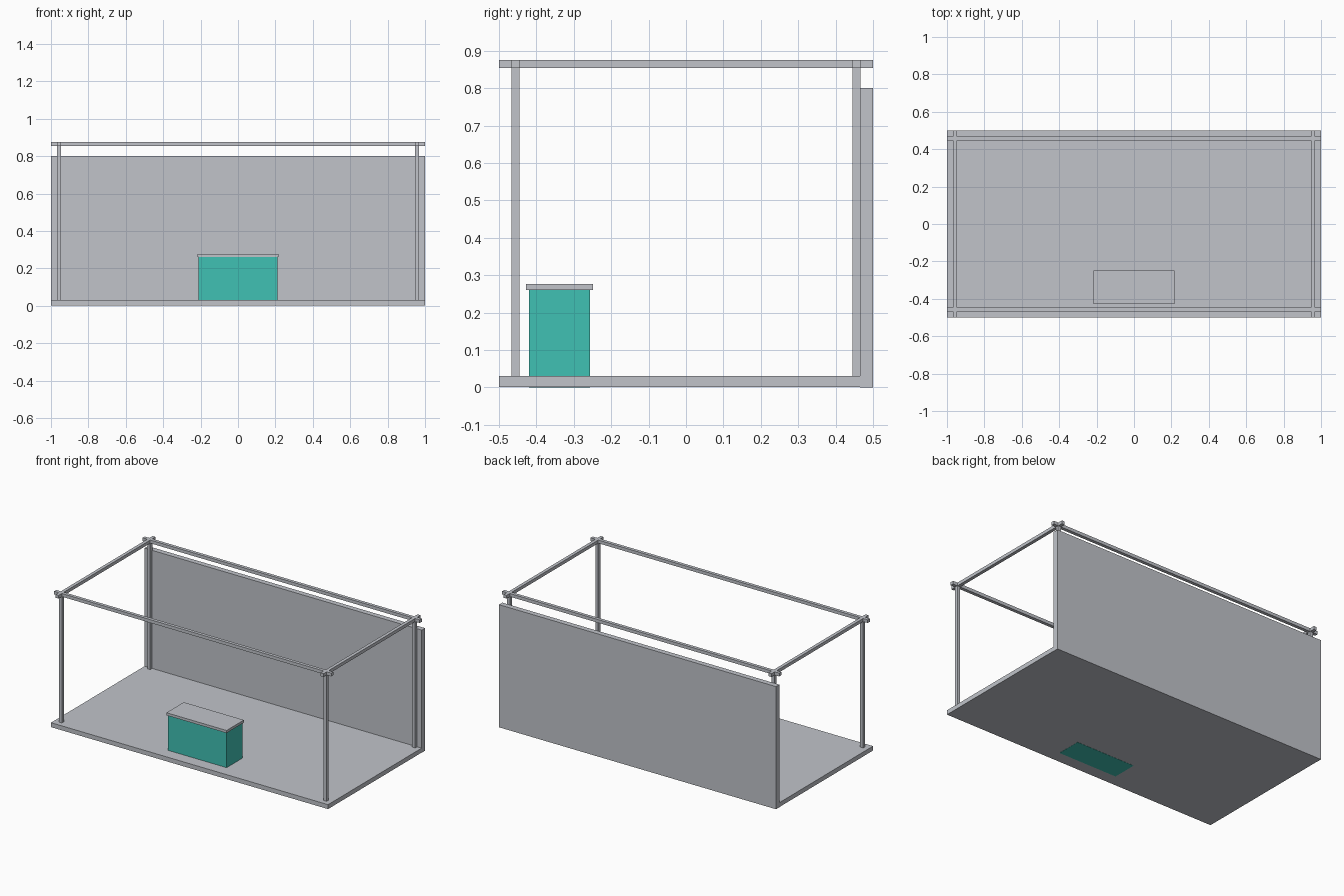
import bpy

if "Cube" in bpy.data.objects:
    bpy.data.objects.remove(bpy.data.objects["Cube"])


def material(name, color):
    mat = bpy.data.materials.new(name)
    mat.diffuse_color = (*color, 1.0)
    mat.use_nodes = True
    mat.node_tree.nodes["Principled BSDF"].inputs["Base Color"].default_value = mat.diffuse_color
    return mat


GREY = material("light grey", (0.533, 0.552, 0.591))
TEAL = material("teal", (0.051, 0.533, 0.456))


def box(name, x, y, z, mat):
    """Box spanning the given (min, max) ranges."""
    bpy.ops.mesh.primitive_cube_add(size=1)
    obj = bpy.context.object
    obj.name = name
    for v in obj.data.vertices:
        v.co = [lo + (c + 0.5) * (hi - lo) for c, (lo, hi) in zip(v.co, (x, y, z))]
    obj.data.materials.append(mat)
    return obj


def around(center, width):
    return (center - width / 2, center + width / 2)


FLOOR_TOP = 0.03
BAR = 0.0215                 # thickness of posts and rails
POST_X, POST_Y = 0.956, 0.456
RAIL_Z = (0.854, 0.875)

# Floor slab and back wall
box("floor", (-1, 1), (-0.5, 0.465), (0.001, FLOOR_TOP), GREY)
box("back_wall", (-1, 1), (0.4655, 0.5), (0, 0.8), GREY)

# Corner posts
for sx, side in ((-1, "left"), (1, "right")):
    for sy, end in ((-1, "front"), (1, "back")):
        box(f"{end}_{side}_post", around(sx * POST_X, BAR), around(sy * POST_Y, BAR),
            (FLOOR_TOP, RAIL_Z[1]), GREY)

# Overhead rails crossing at the corners
for sy, end in ((-1, "front"), (1, "back")):
    box(f"{end}_rail", (-1, 1), around(sy * POST_Y, BAR), RAIL_Z, GREY)
for sx, side in ((-1, "left"), (1, "right")):
    box(f"{side}_rail", around(sx * POST_X, BAR), (-0.5, 0.5), RAIL_Z, GREY)

# Counter, whose base passes through the floor, and its top
box("counter_body", (-0.212, 0.212), (-0.42, -0.257), (0, 0.26), TEAL)
box("counter_top", (-0.217, 0.217), (-0.428, -0.249), (0.26, 0.277), GREY)
